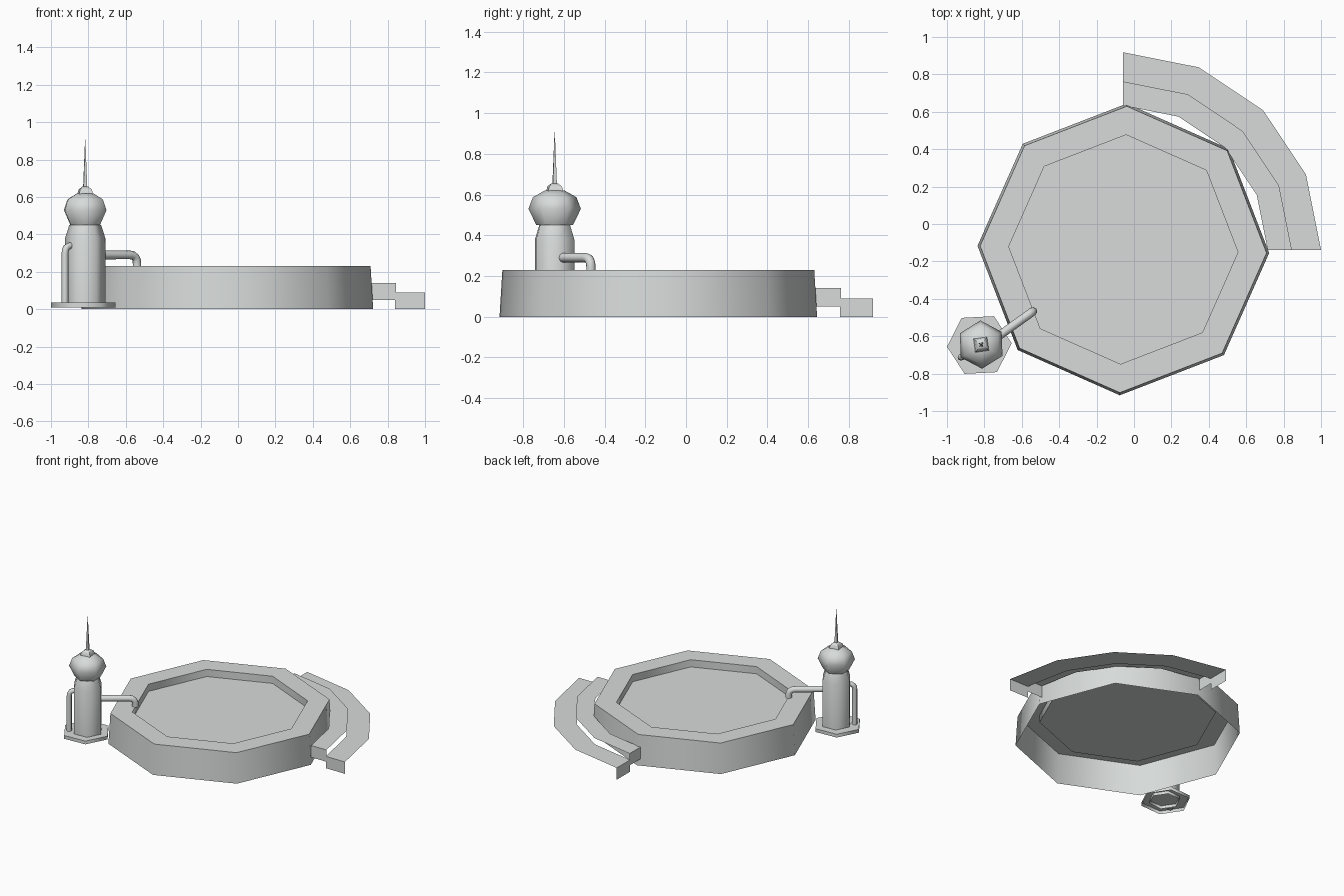
import bpy, bmesh, math
from mathutils import Vector

cube = bpy.data.objects.get("Cube")
if cube:
    bpy.data.objects.remove(cube)

stone = bpy.data.materials.new("pale_grey_stone")
stone.use_nodes = True
GREY = (0.68, 0.71, 0.695, 1)
stone.diffuse_color = GREY
stone.node_tree.nodes["Principled BSDF"].inputs["Base Color"].default_value = GREY

POOL = (-0.057, -0.136)
STEPS = (-0.058, -0.14)
BASE = (-0.827, -0.647)
TOWER = (-0.817, -0.645)


def finish(obj, angle):
    obj.data.materials.clear()
    obj.data.materials.append(stone)
    bpy.ops.object.select_all(action='DESELECT')
    obj.select_set(True)
    bpy.context.view_layer.objects.active = obj
    bpy.ops.object.shade_smooth_by_angle(angle=math.radians(angle))


def to_object(name, bm, angle):
    mesh = bpy.data.meshes.new(name)
    bm.to_mesh(mesh)
    bm.free()
    obj = bpy.data.objects.new(name, mesh)
    bpy.context.collection.objects.link(obj)
    finish(obj, angle)


def lathe(name, center, profile, sides, turn, angle):
    """Stack polygon rings of (radius, height), open below and closed at the last ring."""
    bm = bmesh.new()
    rings = []
    for r, z in profile:
        rings.append([bm.verts.new((center[0] + r * math.cos(a), center[1] + r * math.sin(a), z))
                      for a in (math.radians(turn) + math.tau * i / sides for i in range(sides))])
    for low, high in zip(rings, rings[1:]):
        for i in range(sides):
            j = (i + 1) % sides
            bm.faces.new((low[i], low[j], high[j], high[i]))
    bm.faces.new(rings[-1])
    to_object(name, bm, angle)


def arc_step(name, inner, outer, low, high):
    """Quarter-ring tread with an end plate at each end and open sides."""
    bm = bmesh.new()

    def row(angle, z):
        return [bm.verts.new((STEPS[0] + r * math.cos(angle), STEPS[1] + r * math.sin(angle), z))
                for r in (inner, outer)]

    rows = [row(math.radians(22.5 * i), high) for i in range(5)]
    for a, b in zip(rows, rows[1:]):
        bm.faces.new((a[0], a[1], b[1], b[0]))
    first, last = row(0, low), row(math.pi / 2, low)
    bm.faces.new((first[0], first[1], rows[0][1], rows[0][0]))
    bm.faces.new((last[1], last[0], rows[-1][0], rows[-1][1]))
    to_object(name, bm, 40)


def pipe(name, points, radius):
    curve = bpy.data.curves.new(name, 'CURVE')
    curve.dimensions = '3D'
    curve.bevel_depth = radius
    curve.bevel_resolution = 2
    curve.use_fill_caps = True
    spline = curve.splines.new('POLY')
    spline.points.add(len(points) - 1)
    for p, co in zip(spline.points, points):
        p.co = (*co, 1)
    obj = bpy.data.objects.new(name, curve)
    bpy.context.collection.objects.link(obj)
    bpy.ops.object.select_all(action='DESELECT')
    obj.select_set(True)
    bpy.context.view_layer.objects.active = obj
    bpy.ops.object.convert(target='MESH')
    finish(bpy.context.object, 50)


def bent_path(start, corner, end, bend):
    """Two straight runs joined by a rounded corner."""
    start, corner, end = Vector(start), Vector(corner), Vector(end)
    a = corner + (start - corner).normalized() * bend
    b = corner + (end - corner).normalized() * bend
    arc = [a.lerp(corner, t).lerp(corner.lerp(b, t), t) for t in (0, 0.25, 0.5, 0.75, 1)]
    return [start, *arc, end]


# Basin: hollow sloping wall, flat rim, recessed water
lathe("pool_basin", POOL, [(0.78, 0), (0.766, 0.23), (0.613, 0.23), (0.613, 0.175)], 8, -1.4, 60)

# Curved entry steps
arc_step("upper_step", 0.773, 0.902, 0.05, 0.14)
arc_step("lower_step", 0.897, 1.058, 0, 0.09)

# Pump tower
lathe("tower_base", BASE, [(0.173, 0.01), (0.173, 0.035)], 6, 3, 65)
lathe("tower_body", TOWER, [(0.108, 0.012), (0.108, 0.38), (0.085, 0.45)], 6, 3, 65)
lathe("tower_dome", TOWER, [(0.09, 0.45), (0.129, 0.53), (0.107, 0.587), (0.05, 0.619)], 6, 32, 65)
lathe("dome_cap", TOWER, [(0.052, 0.617), (0.045, 0.64), (0.02, 0.655)], 4, 53, 50)
lathe("spire", TOWER, [(0.014, 0.65), (0.001, 0.908)], 4, 53, 50)

# Water spout and side handle
pipe("spout", bent_path((-0.76, -0.625, 0.29), (-0.54, -0.467, 0.29), (-0.54, -0.467, 0.228), 0.045), 0.023)
pipe("side_handle", bent_path((-0.925, -0.713, 0.02), (-0.925, -0.713, 0.34), (-0.82, -0.645, 0.34), 0.04), 0.018)
